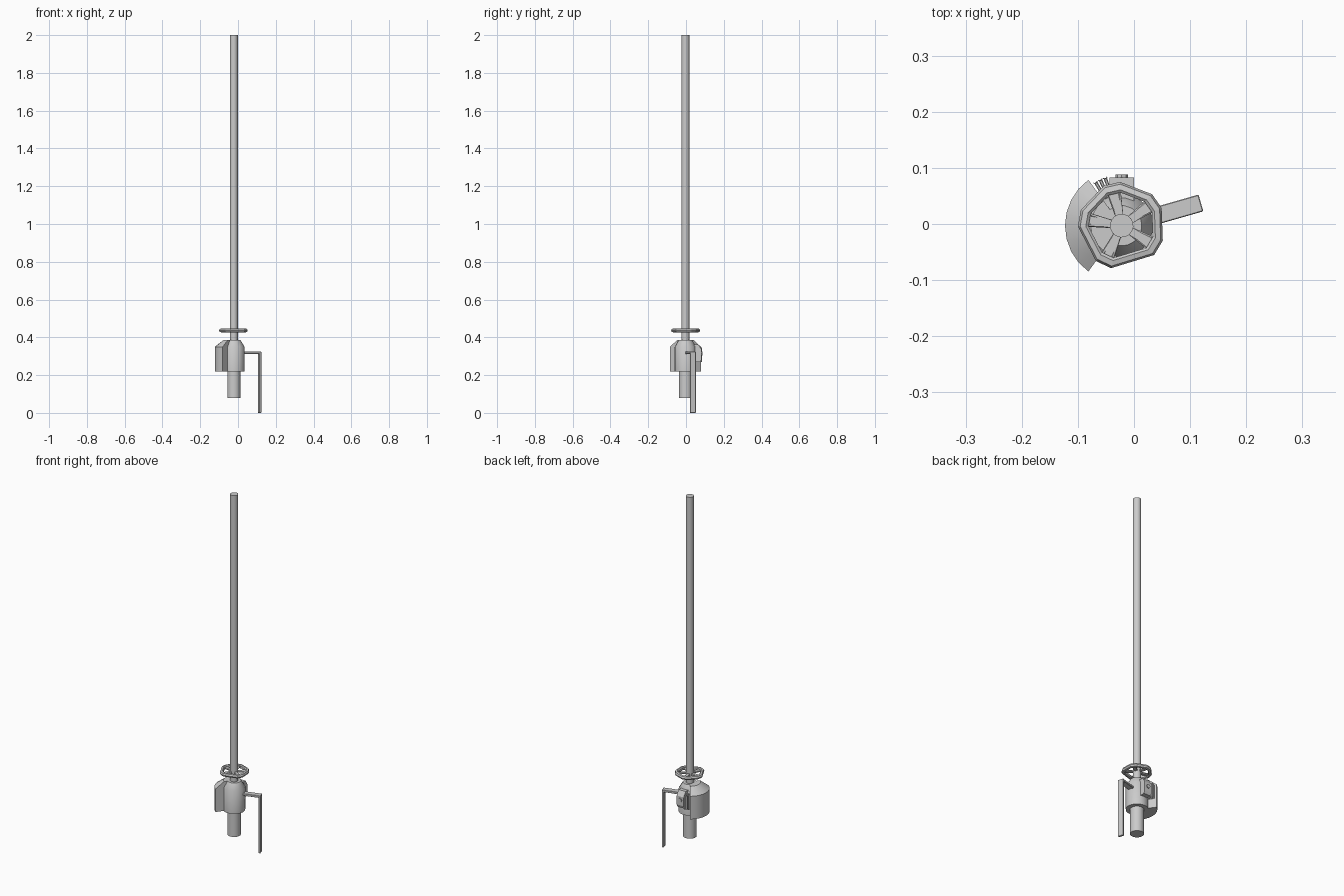
import bpy, bmesh
from math import radians, cos, sin, pi
from mathutils import Vector

if "Cube" in bpy.data.objects:
    bpy.data.objects.remove(bpy.data.objects["Cube"])

CX, CY = -0.022, -0.003          # main axis


def finish(name, bm, smooth=True):
    bmesh.ops.recalc_face_normals(bm, faces=bm.faces)
    me = bpy.data.meshes.new(name)
    bm.to_mesh(me)
    bm.free()
    ob = bpy.data.objects.new(name, me)
    bpy.context.collection.objects.link(ob)
    if smooth:
        bpy.context.view_layer.objects.active = ob
        ob.select_set(True)
        bpy.ops.object.shade_smooth_by_angle(angle=radians(35))
        ob.select_set(False)
    return ob


def sweep(name, profile, angles, closed, loop=False, smooth=True):
    """Revolve (r, z) points through the angles; loop joins profile ends, else caps."""
    bm = bmesh.new()
    rings = [[bm.verts.new((CX + r * cos(radians(a)), CY + r * sin(radians(a)), z))
              for r, z in profile] for a in angles]
    n, m = len(angles), len(profile)
    for i in range(n if closed else n - 1):
        a, b = rings[i], rings[(i + 1) % n]
        for j in range(m if loop else m - 1):
            k = (j + 1) % m
            bm.faces.new((a[j], b[j], b[k], a[k]))
    if not closed:
        bm.faces.new(rings[0])
        bm.faces.new(rings[-1])
    elif not loop:
        bm.faces.new([r[0] for r in rings])
        bm.faces.new([r[-1] for r in rings])
    return finish(name, bm, smooth)


def box(name, r0, r1, width, z0, z1, ang, bevel=0.0):
    """Box running radially from r0 to r1 at an angle about the main axis."""
    u = Vector((cos(radians(ang)), sin(radians(ang)), 0))
    v = Vector((-u.y, u.x, 0))
    bm = bmesh.new()
    bmesh.ops.create_cube(bm, size=1)
    for p in bm.verts:
        r = (r0 + r1) / 2 + p.co.x * (r1 - r0)
        z = (z0 + z1) / 2 + p.co.z * (z1 - z0)
        p.co = Vector((CX, CY, z)) + u * r + v * p.co.y * width
    if bevel:
        bmesh.ops.bevel(bm, geom=bm.edges[:], offset=bevel, segments=1, affect='EDGES')
    return finish(name, bm, False)


def rod(name, p, q, r, sides):
    p, q = Vector(p), Vector(q)
    d = q - p
    bm = bmesh.new()
    bmesh.ops.create_cone(bm, cap_ends=True, segments=sides, radius1=r, radius2=r, depth=d.length)
    rot = Vector((0, 0, 1)).rotation_difference(d).to_matrix()
    for v in bm.verts:
        v.co = rot @ v.co + (p + q) / 2
    return finish(name, bm)


def ring(n, start=16):
    return [start + 360 * i / n for i in range(n)]


# Long shaft, body and lower spigot
sweep("shaft", [(0.021, 0.3), (0.021, 2.0)], ring(16), True)
sweep("body", [(0.057, 0.22), (0.057, 0.35), (0.036, 0.385)], ring(16), True)
sweep("lower_pipe", [(0.035, 0.08), (0.035, 0.24)], ring(16), True)

# Curved side housing with sloped top
sweep("side_housing", [(0.03, 0.22), (0.101, 0.22), (0.101, 0.35), (0.055, 0.385), (0.03, 0.385)],
      [126 + 108 * i / 8 for i in range(9)], False, loop=True)

# Hand wheel: five-sided rim with clipped corners, and spokes
corners = [35, 103, 170, 245, 329]
rim = sorted(a + d for a in corners for d in (-11, 11))
sweep("wheel_rim", [(0.059, 0.430), (0.064, 0.426), (0.074, 0.428), (0.078, 0.436),
                    (0.074, 0.445), (0.064, 0.447), (0.059, 0.443)],
      rim, True, loop=True, smooth=False)
for a in corners:
    # each spoke is a V-shaped pair of bars with a web between them
    box("wheel_spoke", 0.015, 0.064, 0.014, 0.431, 0.440, a)
    for s in (-1, 1):
        b = radians(a + s * 9)
        c = radians(a + s * 14)
        rod("spoke_edge", (CX + 0.018 * cos(c), CY + 0.018 * sin(c), 0.437),
            (CX + 0.063 * cos(b), CY + 0.063 * sin(b), 0.437), 0.003, 6)

# Bent lever: horizontal arm and hanging grip
box("lever_arm", 0.045, 0.147, 0.031, 0.312, 0.324, 16, 0.0015)
box("lever_grip", 0.136, 0.147, 0.031, 0.0, 0.324, 16, 0.0015)

# Rear latch block with button
bm = bmesh.new()
prof = [(0.04, 0.27), (0.077, 0.27), (0.083, 0.285), (0.083, 0.335), (0.066, 0.362), (0.04, 0.362)]
ends = [[bm.verts.new((x, y, z)) for y, z in prof] for x in (-0.044, 0.0)]
for j in range(6):
    k = (j + 1) % 6
    bm.faces.new((ends[0][j], ends[1][j], ends[1][k], ends[0][k]))
for e in ends:
    bm.faces.new(e)
finish("rear_block", bm, False)
rod("rear_button", (-0.022, 0.07, 0.315), (-0.022, 0.088, 0.315), 0.011, 8)

# Three ribs beside the block
for a in (109, 115, 121):
    box("rear_rib", 0.045, 0.09, 0.006, 0.27, 0.345, a, 0.0015)
